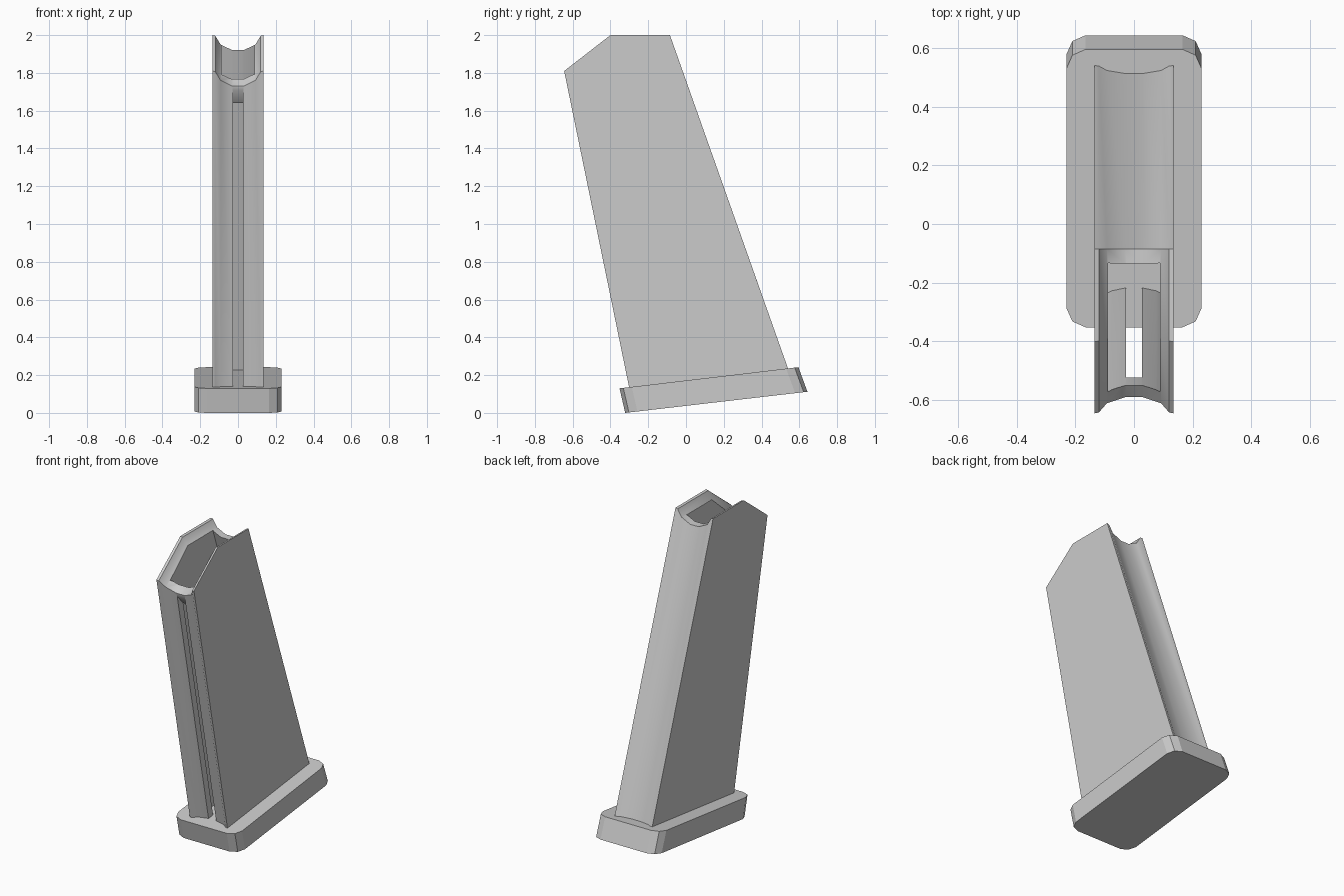
import bpy, bmesh

if "Cube" in bpy.data.objects:
    bpy.data.objects.remove(bpy.data.objects["Cube"])


def loft(name, rings):
    """Skin a list of equal-length point rings and cap both ends."""
    bm = bmesh.new()
    vs = [[bm.verts.new(p) for p in r] for r in rings]
    n = len(rings[0])
    for a, b in zip(vs, vs[1:]):
        for i in range(n):
            j = (i + 1) % n
            bm.faces.new((a[i], a[j], b[j], b[i]))
    bm.faces.new(vs[0])
    bm.faces.new(vs[-1])
    bmesh.ops.recalc_face_normals(bm, faces=bm.faces)
    me = bpy.data.meshes.new(name)
    bm.to_mesh(me)
    bm.free()
    ob = bpy.data.objects.new(name, me)
    bpy.context.collection.objects.link(ob)
    return ob


def mirrored(stations):
    return [(-x, d) for x, d in stations] + [(x, d) for x, d in reversed(stations)]


def activate(ob):
    bpy.ops.object.select_all(action='DESELECT')
    ob.select_set(True)
    bpy.context.view_layer.objects.active = ob


def cut(ob, cutter):
    cutter.hide_render = True
    m = ob.modifiers.new("cut", 'BOOLEAN')
    m.operation, m.solver, m.object = 'DIFFERENCE', 'EXACT', cutter
    activate(ob)
    bpy.ops.object.modifier_apply(modifier=m.name)
    bpy.data.objects.remove(cutter)


# Side outlines at a given x, sunk by d towards the middle
def outer(x, d):
    f = 0.69 * d
    return [(x, -0.30 + f, 0.13 - d), (x, 0.54, 0.235 - d), (x, -0.085, 2.0 - d),
            (x, -0.40 + 0.2 * d, 2.0 - d), (x, -0.645 + f, 1.81 - d)]


def inner(x, d):
    def front(z):
        return -0.645 + 0.69 * d + 0.048 - 0.205 * (z - 1.81 + d)

    def rear(z):
        return -0.085 - 0.05 - 0.354 * (z - 2.0 + d)
    return [(x, front(0.0), 0.0), (x, rear(0.0), 0.0),
            (x, rear(2.2), 2.2), (x, front(2.2), 2.2)]


# Hollow body with grooved front and back
body = loft("hollow_body", [outer(x, d) for x, d in
            mirrored([(0.135, 0), (0.12, 0.004), (0.092, 0.05), (0.03, 0.08)])])
cut(body, loft("cavity_cutter", [inner(x, d) for x, d in
            mirrored([(0.088, 0.045), (0.075, 0.058), (0.026, 0.08)])]))

# Long slot down the front wall
slot = [(-0.70, 1.83), (-0.50, 1.616), (-0.15, -0.02), (-0.40, -0.02)]
cut(body, loft("slot_cutter", [[(x, y, z) for y, z in slot] for x in (-0.0275, 0.0275)]))
activate(body)
bpy.ops.object.shade_smooth_by_angle(angle=0.6)


# Slanted base plate with two-step corners
def plate_ring(y0, y1, z0, z1):
    half = [(0.165, y0), (0.21, y0 + 0.02), (0.23, y0 + 0.065),
            (0.23, y1 - 0.065), (0.21, y1 - 0.02), (0.165, y1)]
    pts = half + [(-x, y) for x, y in reversed(half)]
    return [(x, y, z0 + (z1 - z0) * (y - y0) / (y1 - y0)) for x, y in pts]


loft("base_plate", [plate_ring(-0.322, 0.643, 0.0, 0.112),
                    plate_ring(-0.352, 0.595, 0.13, 0.242)])
